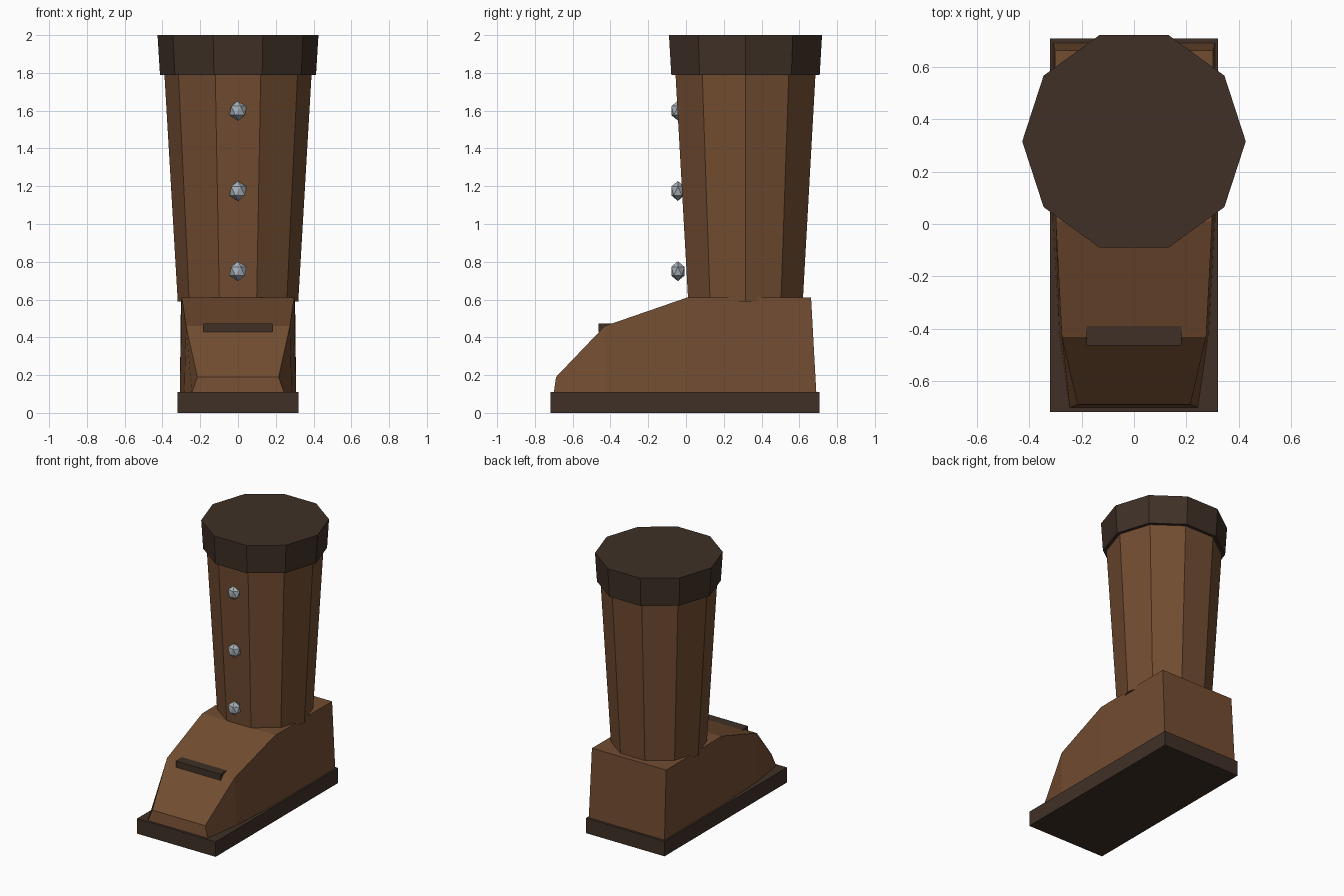
import bpy, bmesh, math
from mathutils import Matrix

cube = bpy.data.objects.get("Cube")
if cube:
    bpy.data.objects.remove(cube, do_unlink=True)


def material(name, rgb):
    mat = bpy.data.materials.new(name)
    mat.use_nodes = True
    mat.diffuse_color = (*rgb, 1)
    mat.node_tree.nodes["Principled BSDF"].inputs["Base Color"].default_value = (*rgb, 1)
    return mat


leather = material("brown leather", (0.17, 0.074, 0.031))
dark = material("dark leather", (0.05, 0.03, 0.02))
metal = material("stud metal", (0.38, 0.43, 0.48))


def finish(name, bm, mat):
    bmesh.ops.recalc_face_normals(bm, faces=bm.faces)
    mesh = bpy.data.meshes.new(name)
    bm.to_mesh(mesh)
    bm.free()
    mesh.materials.append(mat)
    obj = bpy.data.objects.new(name, mesh)
    bpy.context.collection.objects.link(obj)
    return obj


def box(name, low, high, mat):
    bm = bmesh.new()
    bmesh.ops.create_cube(bm, size=1)
    for v in bm.verts:
        v.co = [l + (c + 0.5) * (h - l) for l, c, h in zip(low, v.co, high)]
    return finish(name, bm, mat)


def tube(name, r_low, r_high, z_low, z_high, mat):
    """Closed ten-sided tapered column with corners on the x axis."""
    bm = bmesh.new()
    rings = []
    for r, z in ((r_low, z_low), (r_high, z_high)):
        angles = [math.tau * i / 10 for i in range(10)]
        rings.append([bm.verts.new((r * math.cos(a), 0.315 + r * math.sin(a), z)) for a in angles])
    for i in range(10):
        j = (i + 1) % 10
        bm.faces.new((rings[0][i], rings[0][j], rings[1][j], rings[1][i]))
    for ring in rings:
        bm.faces.new(ring)
    return finish(name, bm, mat)


# Sole
box("sole", (-0.32, -0.717, 0), (0.32, 0.707, 0.11), dark)

# Foot: sections from heel to toe (bottom y, bottom half width, top y, top half width, top z)
sections = [
    (0.69, 0.308, 0.662, 0.302, 0.612),
    (0.01, 0.308, 0.01, 0.298, 0.612),
    (-0.42, 0.285, -0.43, 0.275, 0.46),
    (-0.70, 0.245, -0.688, 0.215, 0.19),
]
bm = bmesh.new()
loops = []
for yb, wb, yt, wt, zt in sections:
    corners = ((-wb, yb, 0.105), (wb, yb, 0.105), (wt, yt, zt), (-wt, yt, zt))
    loops.append([bm.verts.new(c) for c in corners])
for a, b in zip(loops, loops[1:]):
    for i in range(4):
        j = (i + 1) % 4
        bm.faces.new((a[i], a[j], b[j], b[i]))
bm.faces.new(loops[0])
bm.faces.new(loops[-1])
finish("foot", bm, leather)

# Instep strap
box("toe_strap", (-0.182, -0.463, 0.428), (0.182, -0.388, 0.474), dark)

# Shaft and cuff
tube("shaft", 0.319, 0.39, 0.59, 1.80, leather)
tube("cuff", 0.413, 0.426, 1.79, 2.0, dark)

# Studs down the front
for n, z in enumerate((0.75, 1.175, 1.60), 1):
    bm = bmesh.new()
    place = Matrix.Translation((0, -0.043, z)) @ Matrix.Diagonal((1, 0.82, 1.05, 1))
    bmesh.ops.create_icosphere(bm, subdivisions=1, radius=0.05, matrix=place)
    finish(f"stud_{n}", bm, metal)
